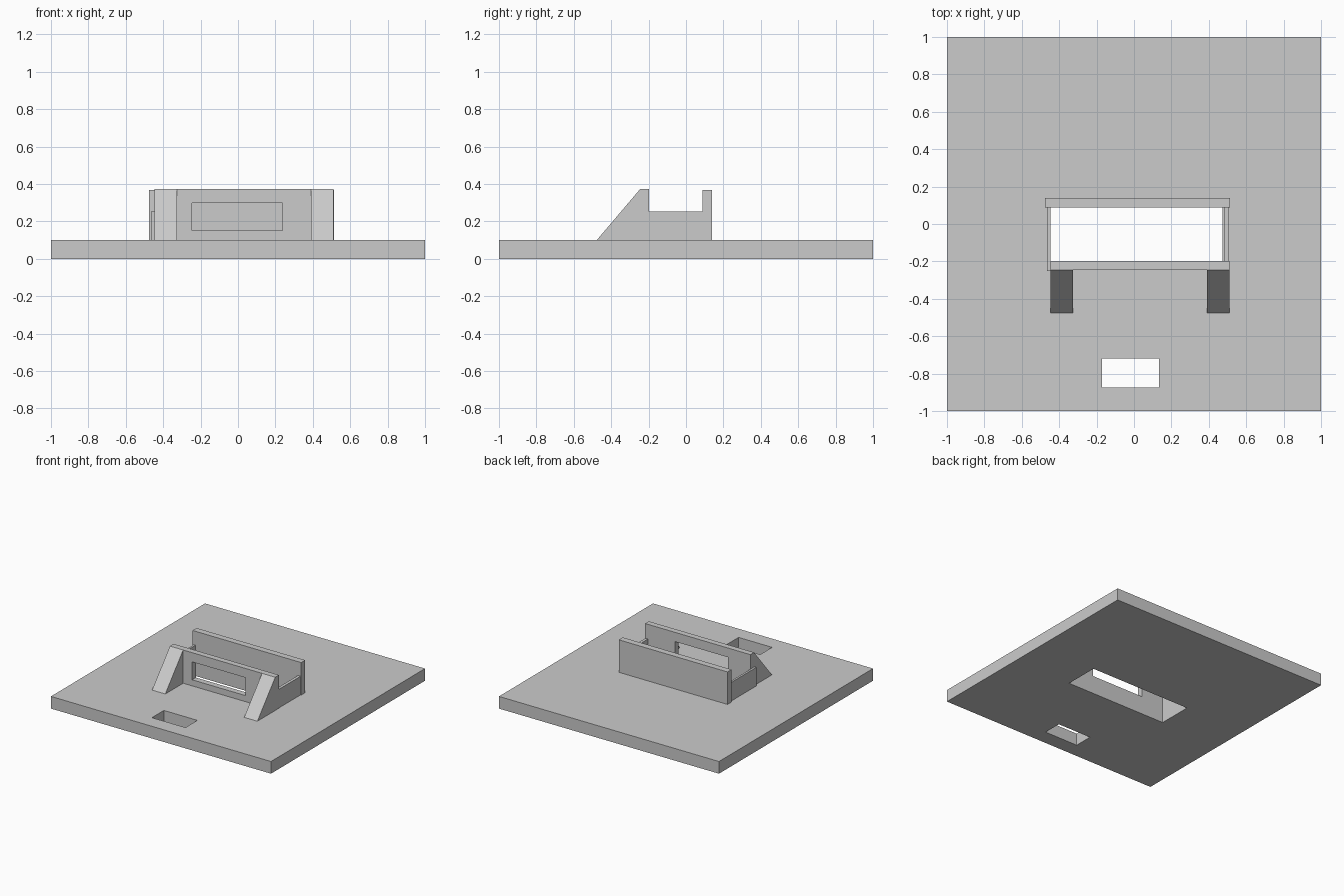
import bpy
import bmesh

default = bpy.data.objects.get("Cube")
if default:
    bpy.data.objects.remove(default, do_unlink=True)

grey = bpy.data.materials.new("light grey")
grey.use_nodes = True
colour = (0.6, 0.6, 0.6, 1)
grey.diffuse_color = colour
grey.node_tree.nodes["Principled BSDF"].inputs["Base Color"].default_value = colour


def prism(name, profile, x0, x1):
    """Extrude a closed (y, z) profile from x0 to x1."""
    bm = bmesh.new()
    face = bm.faces.new([bm.verts.new((x0, y, z)) for y, z in profile])
    out = bmesh.ops.extrude_face_region(bm, geom=[face])
    moved = [v for v in out["geom"] if isinstance(v, bmesh.types.BMVert)]
    bmesh.ops.translate(bm, verts=moved, vec=(x1 - x0, 0, 0))
    bmesh.ops.recalc_face_normals(bm, faces=bm.faces)
    mesh = bpy.data.meshes.new(name)
    bm.to_mesh(mesh)
    bm.free()
    mesh.materials.append(grey)
    obj = bpy.data.objects.new(name, mesh)
    bpy.context.collection.objects.link(obj)
    return obj


def box(name, x, y, z):
    profile = [(y[0], z[0]), (y[1], z[0]), (y[1], z[1]), (y[0], z[1])]
    return prism(name, profile, *x)


def cut(obj, x, y, z):
    """Cut a rectangular opening and remove the cutter."""
    cutter = box("cutter", x, y, z)
    cutter.hide_render = True
    mod = obj.modifiers.new("opening", "BOOLEAN")
    mod.operation = "DIFFERENCE"
    mod.solver = "EXACT"
    mod.object = cutter
    bpy.context.view_layer.objects.active = obj
    bpy.ops.object.modifier_apply(modifier=mod.name)
    bpy.data.objects.remove(cutter, do_unlink=True)


FLOOR = 0.1      # top of the base plate
TOP = 0.373      # top of the front wall
FRONT = -0.245   # outer face of the front wall
INNER = -0.197   # inner face of the front wall
BACK = 0.088     # inner face of the back wall

# Base plate with a large slot and a small one
base = box("base_plate", (-1, 1), (-1, 1), (0, FLOOR))
cut(base, (-0.447, 0.472), (INNER, BACK), (-0.1, 0.2))
cut(base, (-0.17, 0.135), (-0.875, -0.72), (-0.1, 0.2))

# Front wall with its window
front_wall = box("front_wall", (-0.447, 0.51), (FRONT, INNER), (FLOOR, TOP))
cut(front_wall, (-0.245, 0.238), (-0.3, -0.1), (0.15, 0.297))

# Back wall and low side walls
box("back_wall", (-0.475, 0.513), (BACK, 0.14), (FLOOR, 0.367))
for name, x in (("right_side_wall", (-0.464, -0.447)),
                ("left_side_wall", (0.483, 0.507))):
    box(name, x, (-0.25, BACK), (FLOOR, 0.253))

# Sloping buttresses
for name, x in (("right_buttress", -0.447), ("left_buttress", 0.39)):
    prism(name, [(-0.477, FLOOR), (FRONT, FLOOR), (FRONT, TOP)], x, x + 0.12)
